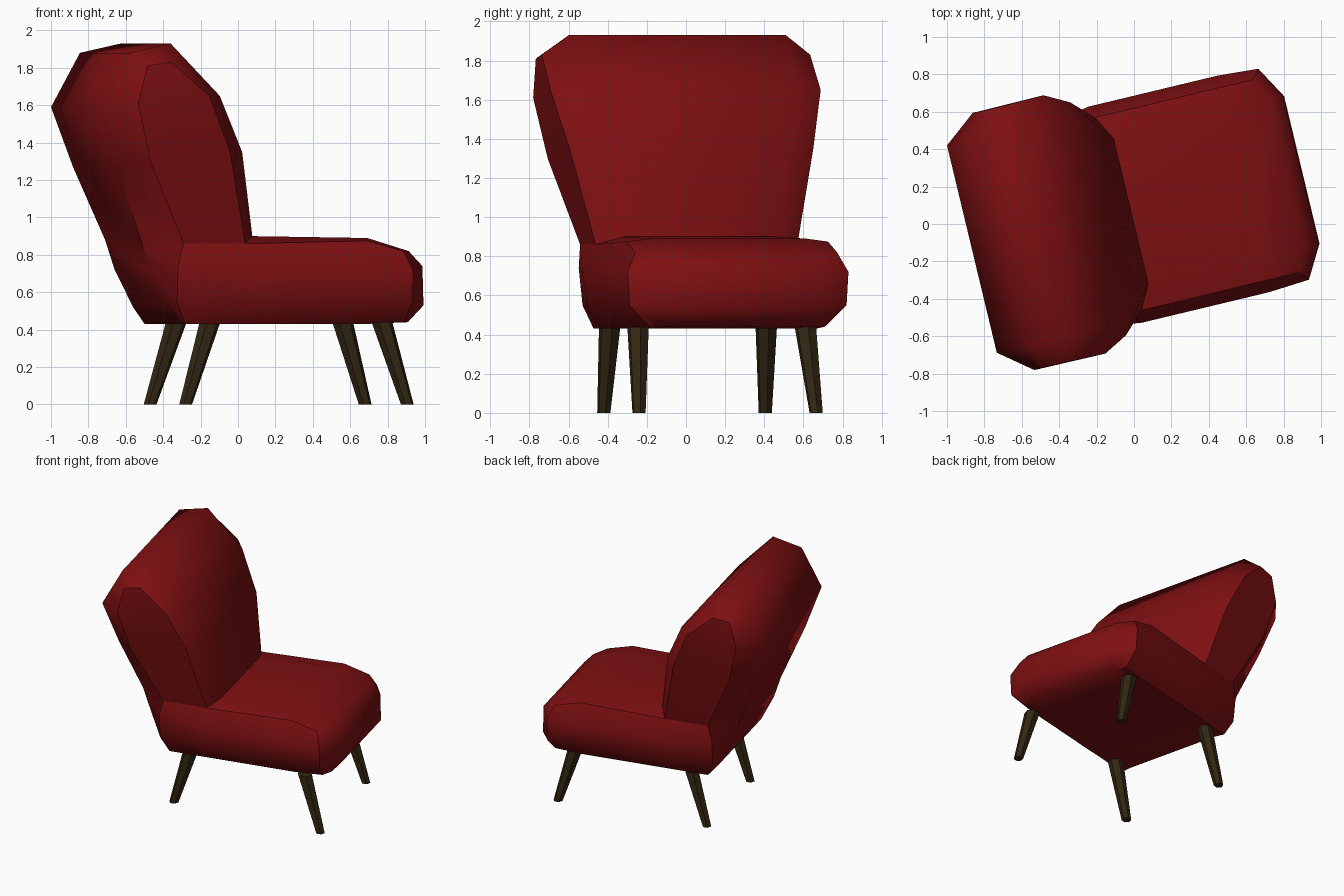
import bpy, bmesh, math
from mathutils import Vector

if "Cube" in bpy.data.objects:
    bpy.data.objects.remove(bpy.data.objects["Cube"])

ANGLE = math.radians(13.5)   # the chair is turned on the floor
CENTRE = 0.072               # sideways offset of its centre line


def material(name, rgb):
    m = bpy.data.materials.new(name)
    m.diffuse_color = (*rgb, 1)
    m.use_nodes = True
    m.node_tree.nodes["Principled BSDF"].inputs["Base Color"].default_value = m.diffuse_color
    return m


def finish(bm, name, mat):
    bmesh.ops.recalc_face_normals(bm, faces=bm.faces)
    me = bpy.data.meshes.new(name)
    bm.to_mesh(me)
    bm.free()
    me.materials.append(mat)
    ob = bpy.data.objects.new(name, me)
    bpy.context.collection.objects.link(ob)
    return ob


def place(u, v, z):
    """Chair axes (forward, sideways, up) to world."""
    v += CENTRE
    c, s = math.cos(ANGLE), math.sin(ANGLE)
    return Vector((c * u - s * v, s * u + c * v, z))


red = material("red upholstery", (0.21, 0.005, 0.006))
wood = material("dark brown wood", (0.032, 0.02, 0.006))

# Side panel outline: forward, half width, height (from the seat/back corner round)
outer = [
    (-.07, .53, .86), (.60, .53, .875), (.80, .53, .82), (.84, .58, .72),
    (.84, .57, .55), (.82, .46, .44), (.60, .465, .43), (-.07, .465, .43),
    (-.385, .465, .43), (-.44, .51, .55), (-.44, .53, .74), (-.41, .53, .86),
    (-.62, .65, 1.3), (-.70, .707, 1.61), (-.65, .705, 1.81), (-.52, .705, 1.83),
    (-.31, .71, 1.65), (-.18, .64, 1.35)]
# Middle profile, running across the chair
inner = [
    (.0, .40, .90), (.63, .41, .89), (.86, .40, .82), (.934, .405, .74),
    (.94, .405, .53), (.86, .38, .44), (.60, .40, .43), (-.07, .40, .43),
    (-.37, .39, .43), (-.463, .40, .52), (-.565, .40, .72), (-.615, .41, .88),
    (-.77, .50, 1.27), (-.874, .57, 1.59), (-.715, .57, 1.88), (-.49, .57, 1.93),
    (-.22, .57, 1.65), (-.08, .50, 1.35)]
# Bulge of the seat side
bulge = [(-.09, .595, .71), (-.09, .56, .52), (.62, .595, .71), (.62, .56, .52)]

# Upholstered seat and back in one body
bm = bmesh.new()
n = len(outer)
mids, rims = [], []
for s in (-1, 1):
    def ring(pts):
        return [bm.verts.new(place(u, s * h, z)) for u, h, z in pts]
    o, i, b = ring(outer), ring(inner), ring(bulge)
    mids.append(i)
    rims.append(o)
    for k in range(n):
        j = (k + 1) % n
        bm.faces.new((o[k], o[j], i[j], i[k]))
    # seat side as a grid, back side as strips
    cols = [[o[11], o[10], o[9], o[8]], [o[0], b[0], b[1], o[7]],
            [o[1], b[2], b[3], o[6]], [o[2], o[3], o[4], o[5]]]
    for p, q in zip(cols, cols[1:]):
        for k in range(3):
            bm.faces.new((p[k], q[k], q[k + 1], p[k + 1]))
    for p, q in ((11, 0), (12, 17), (13, 16)):
        nq = 17 if q == 0 else q - 1
        bm.faces.new((o[p], o[q], o[nq], o[p + 1]))
for k in range(n):
    j = (k + 1) % n
    bm.faces.new((mids[0][k], mids[0][j], mids[1][j], mids[1][k]))
bmesh.ops.recalc_face_normals(bm, faces=bm.faces)
for f in bm.faces:
    f.smooth = True
# piping lines and strong folds stay crisp
rim = set(rims[0] + rims[1])
for e in bm.edges:
    fold = e.calc_face_angle(0)
    on_rim = all(v in rim for v in e.verts)
    if fold > math.radians(48) or (on_rim and fold > math.radians(28)):
        e.smooth = False
finish(bm, "upholstered_seat_and_back", red)

# Splayed tapered legs: foot xy, top xy
legs = {
    "rear_leg_right": ((-.28, -.42), (-.15, -.39)),
    "rear_leg_left": ((-.47, .405), (-.33, .41)),
    "front_leg_right": ((.905, -.24), (.77, -.245)),
    "front_leg_left": ((.68, .665), (.56, .61))}
for name, (foot, top) in legs.items():
    bm = bmesh.new()
    rings = []
    for (x, y), z, r in ((foot, 0, .035), (top, .44, .057)):
        rings.append([bm.verts.new((x + r * math.cos(ANGLE + k * math.pi / 3),
                                    y + r * math.sin(ANGLE + k * math.pi / 3), z))
                      for k in range(6)])
    lo, hi = rings
    bm.faces.new(lo)
    bm.faces.new(hi)
    for k in range(6):
        j = (k + 1) % 6
        bm.faces.new((lo[k], lo[j], hi[j], hi[k]))
    finish(bm, name, wood)
